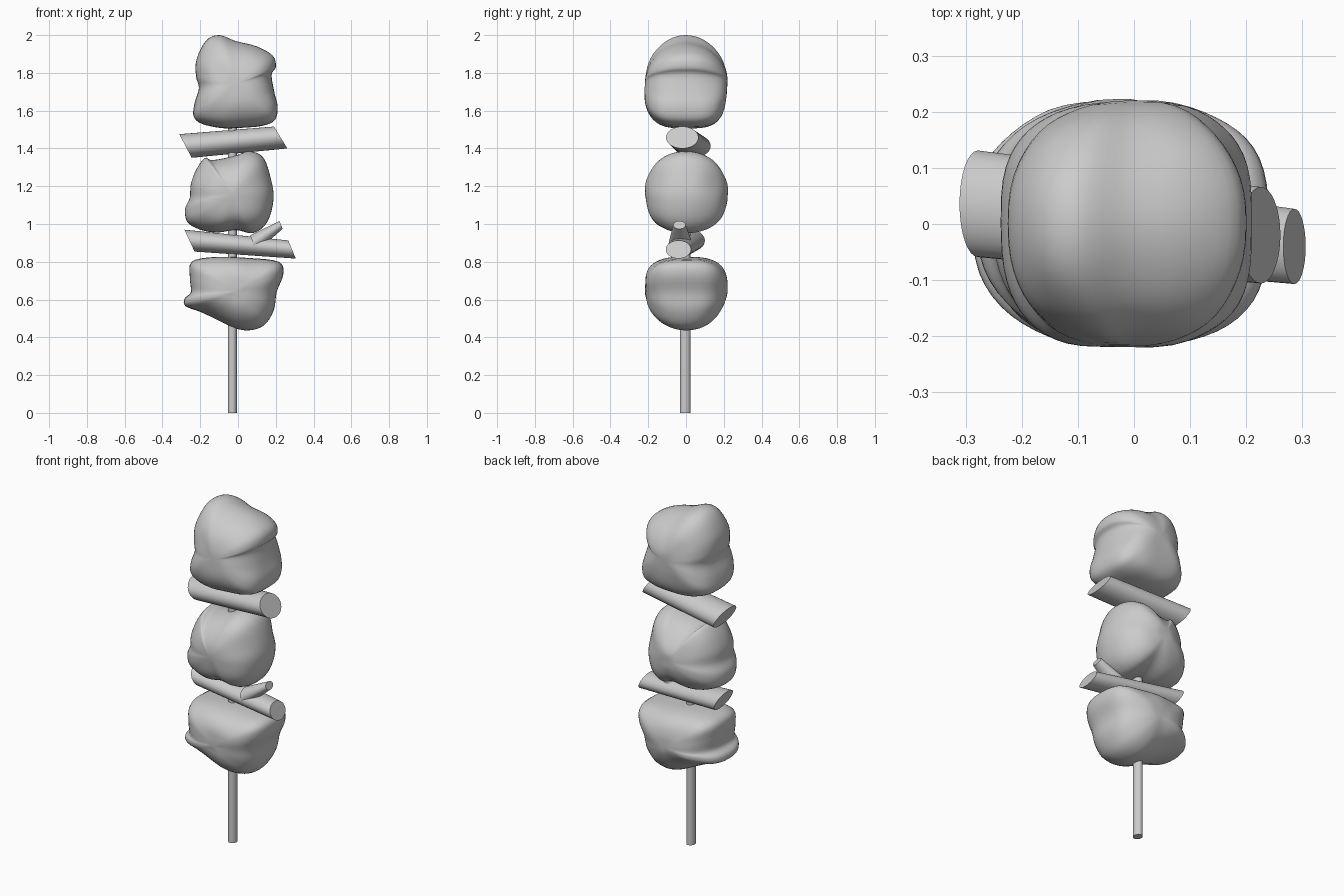
import bpy, bmesh, math
from mathutils import Vector, noise

if "Cube" in bpy.data.objects:
    bpy.data.objects.remove(bpy.data.objects["Cube"])


def finish(name, bm, angle):
    bmesh.ops.recalc_face_normals(bm, faces=bm.faces)
    me = bpy.data.meshes.new(name)
    bm.to_mesh(me)
    bm.free()
    ob = bpy.data.objects.new(name, me)
    bpy.context.collection.objects.link(ob)
    bpy.ops.object.select_all(action='DESELECT')
    ob.select_set(True)
    bpy.context.view_layer.objects.active = ob
    bpy.ops.object.shade_smooth_by_angle(angle=math.radians(angle))
    return ob


def smooth_loop(pts, steps):
    # closed Catmull-Rom curve through the outline points
    n, out = len(pts), []
    P = [Vector(p) for p in pts]
    for i in range(n):
        a, b, c, d = (P[(i + k) % n] for k in (-1, 0, 1, 2))
        for s in range(steps):
            t = s / steps
            out.append(0.5 * (2 * b + (c - a) * t + (2 * a - 5 * b + 4 * c - d) * t * t
                              + (3 * b - a - 3 * c + d) * t ** 3))
    return out


def chunk(name, outline, centre, half_y, p_top, p_bottom, seed, rings=28):
    # front outline inflated along y, rounder or boxier at top and bottom
    loop = smooth_loop(outline, 4)
    c = Vector(centre)
    bm = bmesh.new()
    rows = []
    for r in range(1, rings):
        a = math.pi * (r / rings - 0.5)
        row = []
        for q in loop:
            d = q - c
            up = 0.5 + 0.5 * d.y / d.length
            p = p_bottom + (p_top - p_bottom) * up
            k = math.cos(a) ** (2 / p)
            y = math.copysign(abs(math.sin(a)) ** (2 / p), a) * half_y
            v = Vector((c.x + d.x * k, y, c.y + d.y * k))
            w = 0.012 * noise.noise(v * 7 + Vector((seed, 0, 0))) * abs(math.sin(a))
            out = (v - Vector((c.x, 0, c.y))).normalized()
            row.append(bm.verts.new(v + out * w))
        rows.append(row)
    n = len(loop)
    for A, B in zip(rows, rows[1:]):
        for i in range(n):
            bm.faces.new((A[i], A[(i + 1) % n], B[(i + 1) % n], B[i]))
    for row, y in ((rows[0], -half_y), (rows[-1], half_y)):
        tip = bm.verts.new((c.x, y, c.y))
        for i in range(n):
            bm.faces.new((row[i], row[(i + 1) % n], tip))
    return finish(name, bm, 80)


def stalk(name, ends, sides=32):
    # straight tube between slanted oval cuts: (centre, half axis in x/z, half width in y)
    bm = bmesh.new()
    rings = []
    for (x, y, z), (hx, hz), hy in ends:
        ring = []
        for i in range(sides):
            a = math.tau * i / sides
            ring.append(bm.verts.new((x + hx * math.sin(a), y + hy * math.cos(a), z + hz * math.sin(a))))
        rings.append(ring)
    for i in range(sides):
        j = (i + 1) % sides
        bm.faces.new((rings[0][i], rings[0][j], rings[1][j], rings[1][i]))
    for ring in rings:
        bm.faces.new(ring)
    return finish(name, bm, 35)


# meat chunks
chunk("top_meat", [(-.1, 2.0), (-.17, 1.97), (-.22, 1.87), (-.222, 1.78), (-.207, 1.72), (-.23, 1.64),
                   (-.235, 1.57), (-.19, 1.53), (-.08, 1.507), (.03, 1.51), (.13, 1.52), (.195, 1.55),
                   (.21, 1.62), (.192, 1.7), (.178, 1.79), (.2, 1.83), (.185, 1.89), (.1, 1.94), (-.01, 1.968)],
      (-.01, 1.74), .217, 2.0, 3.2, 1)
chunk("middle_meat", [(-.175, 1.35), (-.135, 1.338), (-.02, 1.36), (.06, 1.385), (.135, 1.35), (.175, 1.235),
                      (.188, 1.13), (.155, 1.01), (.08, .952), (-.01, .968), (-.11, .955), (-.2, .97),
                      (-.268, 1.01), (-.28, 1.08), (-.255, 1.14), (-.25, 1.21), (-.22, 1.29)],
      (-.03, 1.16), .217, 2.1, 2.3, 5)
chunk("bottom_meat", [(-.245, .8), (-.125, .825), (.06, .82), (.215, .8), (.24, .735), (.205, .64), (.19, .545),
                      (.14, .465), (.06, .437), (-.02, .45), (-.125, .5), (-.2, .535), (-.278, .565),
                      (-.283, .605), (-.25, .64), (-.255, .715)],
      (-.01, .645), .217, 3.0, 2.0, 9)

# vegetable stalks
stalk("upper_stalk", [((-.278, .036, 1.413), (-.033, .0625), .095), ((.226, -.02, 1.458), (-.035, .058), .086)])
stalk("lower_stalk", [((-.257, .02, .912), (-.027, .058), .08), ((.286, -.04, .865), (-.02, .048), .067)])
stalk("stalk_branch", [((.08, -.03, .895), (-.015, .045), .062), ((.228, -.035, .995), (-.008, .021), .033)])

# skewer
stalk("skewer", [((-.03, -.004, 0), (.024, 0), .028), ((-.03, -.004, 1.65), (.024, 0), .028)], 24)
